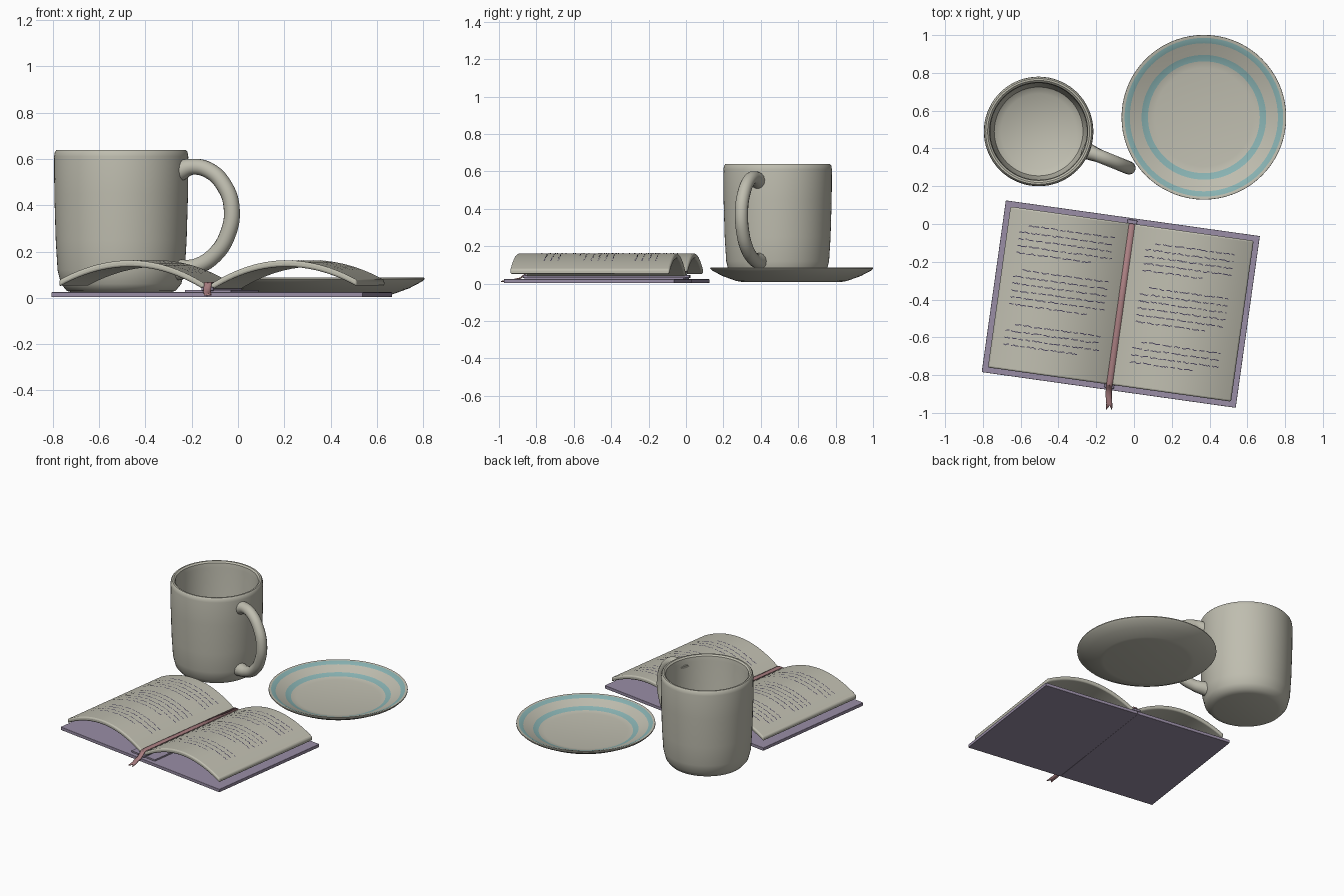
import bpy, bmesh, math, random
from mathutils import Vector, Matrix

random.seed(4)
cube = bpy.data.objects.get("Cube")
if cube:
    bpy.data.objects.remove(cube, do_unlink=True)


def material(name, r, g, b):
    m = bpy.data.materials.new(name)
    m.use_nodes = True
    m.diffuse_color = (r, g, b, 1)
    node = next(n for n in m.node_tree.nodes if n.type == 'BSDF_PRINCIPLED')
    node.inputs["Base Color"].default_value = (r, g, b, 1)
    return m


cream = material("cream", 0.52, 0.51, 0.43)
teal = material("teal", 0.25, 0.45, 0.45)
purple = material("dusty purple", 0.32, 0.27, 0.38)
rose = material("rose", 0.40, 0.21, 0.22)
ink = material("dark ink", 0.07, 0.06, 0.11)

BOOK = Matrix.Translation((-0.07, -0.424, 0)) @ Matrix.Rotation(math.radians(-8), 4, 'Z')


def finish(name, bm, mats, matrix=None, bevel=0, smooth=True):
    bmesh.ops.recalc_face_normals(bm, faces=bm.faces)
    mesh = bpy.data.meshes.new(name)
    bm.to_mesh(mesh)
    bm.free()
    for m in mats:
        mesh.materials.append(m)
    ob = bpy.data.objects.new(name, mesh)
    bpy.context.collection.objects.link(ob)
    if matrix:
        ob.matrix_world = matrix
    if bevel:
        mod = ob.modifiers.new("soft edges", 'BEVEL')
        mod.width, mod.segments = bevel, 3
        mod.limit_method, mod.angle_limit = 'ANGLE', math.radians(40)
    if smooth:
        shade(ob)
    return ob


def shade(ob):
    bpy.ops.object.select_all(action='DESELECT')
    ob.select_set(True)
    bpy.context.view_layer.objects.active = ob
    bpy.ops.object.shade_smooth_by_angle(angle=math.radians(40))


def lathe(name, profile, centre, mats, rule=None, steps=72):
    bm = bmesh.new()
    vs = [bm.verts.new((r, 0, z)) for r, z in profile]
    edges = [bm.edges.new(p) for p in zip(vs, vs[1:])]
    bmesh.ops.spin(bm, geom=vs + edges, axis=(0, 0, 1), cent=(0, 0, 0),
                   angle=math.tau, steps=steps)
    bmesh.ops.remove_doubles(bm, verts=bm.verts, dist=0.0001)
    bmesh.ops.recalc_face_normals(bm, faces=bm.faces)
    if rule:
        for f in bm.faces:
            f.material_index = rule(f)
    return finish(name, bm, mats, Matrix.Translation((*centre, 0)))


def box(name, low, high, mat, bevel=0):
    low, high = Vector(low), Vector(high)
    bm = bmesh.new()
    bmesh.ops.create_cube(bm, size=1)
    for v in bm.verts:
        v.co = (low + high) / 2 + v.co * (high - low)
    return finish(name, bm, [mat], BOOK, bevel)


# Mug body
mug_centre = (-0.505, 0.49)
lathe("mug_body", [
    (0, .02), (.2, .02), (.235, .03), (.26, .06), (.275, .12), (.283, .25),
    (.289, .45), (.29, .61), (.287, .63), (.28, .639), (.27, .639), (.26, .63),
    (.256, .6), (.252, .15), (.235, .08), (.2, .055), (0, .05)], mug_centre, [cream])

# Mug handle
curve = bpy.data.curves.new("mug_handle", 'CURVE')
curve.dimensions = '3D'
curve.bevel_depth, curve.bevel_resolution = 0.035, 5
curve.resolution_u, curve.use_fill_caps = 8, True
path = [(.262, .545), (.33, .566), (.41, .55), (.48, .485), (.515, .39),
        (.495, .27), (.43, .18), (.35, .135), (.262, .12)]
spline = curve.splines.new('BEZIER')
spline.bezier_points.add(len(path) - 1)
for i, (p, (r, z)) in enumerate(zip(spline.bezier_points, path)):
    p.co = (r, 0, z)
    p.handle_left_type = p.handle_right_type = 'AUTO'
    p.radius = 1.3 if i in (0, len(path) - 1) else 1
curve.materials.append(cream)
handle = bpy.data.objects.new("mug_handle", curve)
bpy.context.collection.objects.link(handle)
handle.matrix_world = (Matrix.Translation((*mug_centre, 0))
                       @ Matrix.Rotation(math.radians(-22), 4, 'Z'))
bpy.ops.object.select_all(action='DESELECT')
handle.select_set(True)
bpy.context.view_layer.objects.active = handle
bpy.ops.object.convert(target='MESH')
shade(bpy.context.view_layer.objects.active)


# Saucer, with two painted rings on its upper side
def ring_rule(face):
    c = face.calc_center_median()
    r = math.hypot(c.x, c.y)
    return int(face.normal.z > 0 and (.296 < r < .33 or .392 < r < .42))


lathe("saucer", [
    (0, .01), (.27, .01), (.295, .014), (.37, .041), (.425, .07), (.436, .081),
    (.435, .087), (.42, .086), (.392, .073), (.36, .06), (.33, .047),
    (.296, .034), (.26, .028), (0, .027)], (0.37, 0.565), [cream, teal], ring_rule)

# Book cover boards and spine
for side, name in ((1, "left"), (-1, "right")):
    ends = sorted((0, side * .679))
    box(name + "_cover", (ends[0], -.459, .003), (ends[1], .459, .024), purple, .002)
box("spine_base", (-.1, -.43, .024), (.1, .43, .034), purple)
box("spine_ridge", (-.026, -.45, .03), (.026, .45, .046), purple, .004)


def page_height(u):
    d = abs(u) - .34
    return .162 - (.11 * (d / .34) ** 2 if d < 0 else .085 * (d / .31) ** 2)


# Arched page blocks
def page_block(name, side):
    bm = bmesh.new()
    n = 24
    us = [.004 + .646 * i / n for i in range(n + 1)]
    top = [(u, page_height(u)) for u in us]
    low = [(u, max(.026, page_height(u) - .028)) for u in us]
    loops = [[[bm.verts.new((side * u, v, z)) for u, z in row] for row in (top, low)]
             for v in (-.43, .43)]
    (ta, la), (tb, lb) = loops
    for i in range(n):
        for quad in ((ta, tb), (la, lb), (ta, la), (tb, lb)):
            a, b = quad
            bm.faces.new((a[i], a[i + 1], b[i + 1], b[i]))
    for i in (0, n):
        bm.faces.new((ta[i], tb[i], lb[i], la[i]))
    finish(name, bm, [cream], BOOK, .009)


page_block("left_pages", 1)
page_block("right_pages", -1)


# Handwritten lines: thin wavy strokes laid on the pages
def writing(name, start, end):
    bm = bmesh.new()
    for first, count in ((.342, 5), (.105, 6), (-.185, 4)):
        for line in range(count):
            v = first - line * .037
            u = start + (.045 if line == 0 else 0)
            stop = end - (random.uniform(.05, .15) if line == count - 1 else 0)
            while u < stop:
                length = min(random.uniform(.02, .06), stop - u)
                steps = max(2, int(length / .007))
                prev = None
                for i in range(steps + 1):
                    x = u + length * i / steps
                    y = v + random.uniform(-.004, .004)
                    z = page_height(x) + .002
                    pair = [bm.verts.new((x, y + h, z)) for h in (.0025, -.0025)]
                    if prev:
                        bm.faces.new((prev[0], prev[1], pair[1], pair[0]))
                    prev = pair
                u += length + random.uniform(.007, .013)
    finish(name, bm, [ink], BOOK, smooth=False)


writing("left_writing", .09, .56)
writing("right_writing", -.585, -.08)

# Ribbon bookmark with a forked tail: (sideways, along, height)
bm = bmesh.new()
rows = []
route = [(0, .43, .064), (0, 0, .066), (0, -.41, .066), (0, -.432, .062),
         (0, -.445, .046), (.001, -.465, .03), (.006, -.5, .022),
         (.013, -.53, .016), (.017, -.565, .012)]
for i, (u, v, z) in enumerate(route):
    notch = .025 if i == len(route) - 1 else 0
    rows.append([bm.verts.new((u + w, v + (0 if w else notch), z))
                 for w in (-.016, 0, .016)])
for a, b in zip(rows, rows[1:]):
    for k in range(2):
        bm.faces.new((a[k], a[k + 1], b[k + 1], b[k]))
ribbon = finish("ribbon_bookmark", bm, [rose], BOOK)
thick = ribbon.modifiers.new("thickness", 'SOLIDIFY')
thick.thickness, thick.offset = .006, 0
